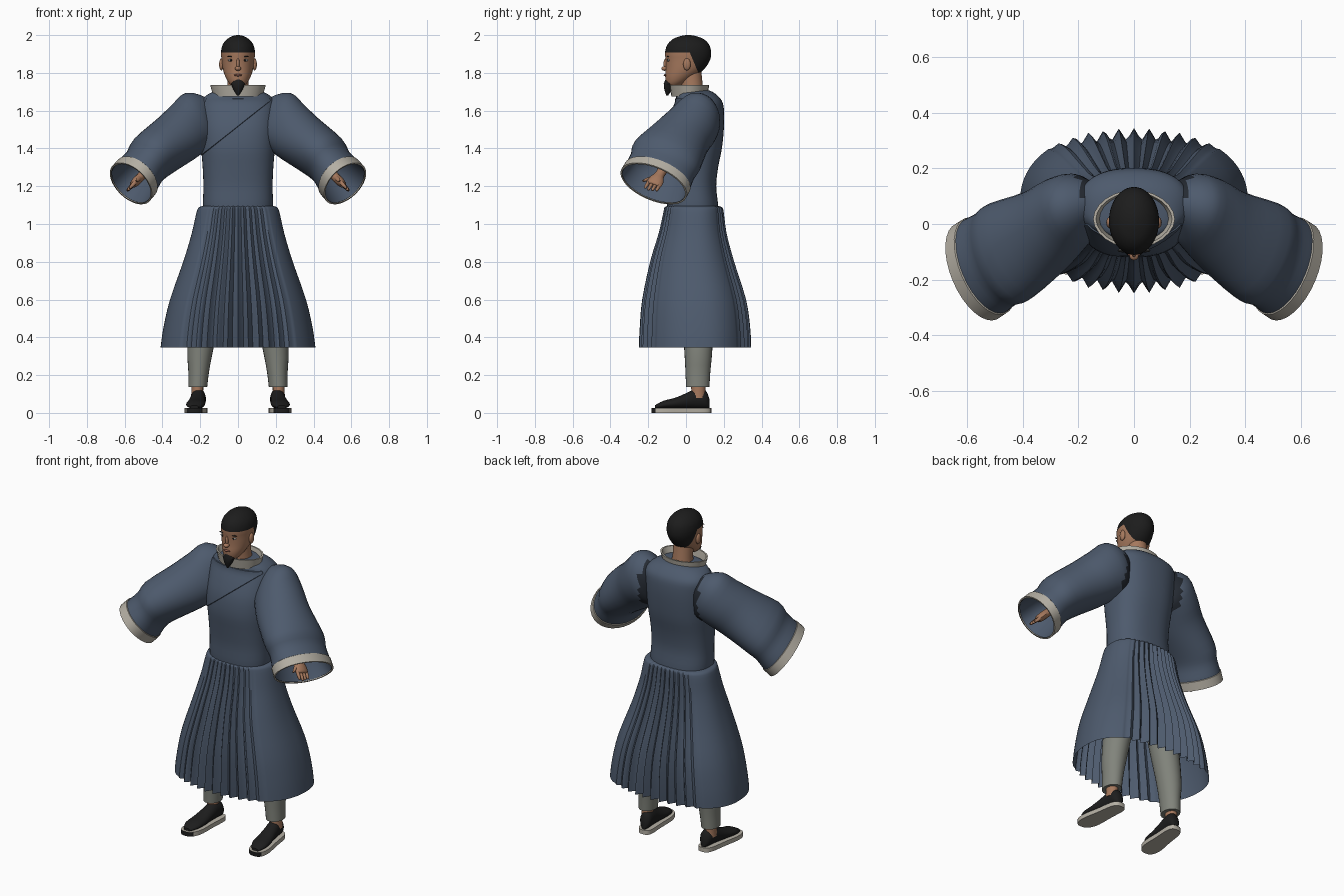
import bpy, bmesh, math
from mathutils import Vector

if "Cube" in bpy.data.objects:
    bpy.data.objects.remove(bpy.data.objects["Cube"])


def material(name, r, g, b):
    m = bpy.data.materials.new(name)
    m.use_nodes = True
    m.diffuse_color = (r, g, b, 1)
    m.node_tree.nodes["Principled BSDF"].inputs["Base Color"].default_value = (r, g, b, 1)
    return m


ROBE = material("slate blue cloth", .075, .103, .153)
DARK = material("shadow blue cloth", .018, .023, .032)
CREAM = material("cream trim", .46, .43, .37)
GREY = material("grey trousers", .22, .23, .20)
SKIN = material("skin", .38, .19, .11)
BLACK = material("black", .012, .012, .012)
LIP = material("lips", .25, .10, .07)
WHITE = material("eye white", .5, .5, .48)


def finish(name, bm, mats, angle=40):
    bmesh.ops.recalc_face_normals(bm, faces=bm.faces)
    me = bpy.data.meshes.new(name)
    bm.to_mesh(me)
    bm.free()
    for m in mats:
        me.materials.append(m)
    ob = bpy.data.objects.new(name, me)
    bpy.context.collection.objects.link(ob)
    bpy.ops.object.select_all(action="DESELECT")
    ob.select_set(True)
    bpy.context.view_layer.objects.active = ob
    bpy.ops.object.shade_smooth_by_angle(angle=math.radians(angle))
    return ob


def refine(rows, k=3):
    """Catmull-Rom interpolation of rows of section numbers."""
    out = []
    for i in range(len(rows) - 1):
        quad = [rows[max(i - 1, 0)], rows[i], rows[i + 1], rows[min(i + 2, len(rows) - 1)]]
        for j in range(k):
            t = j / k
            out.append([b + .5 * t * (c - a + t * (2*a - 5*b + 4*c - d + t * (3*(b - c) + d - a)))
                        for a, b, c, d in zip(*quad)])
    return out + [list(rows[-1])]


def loft_mesh(rings, start=True, end=True):
    bm = bmesh.new()
    loops = [[bm.verts.new(p) for p in ring] for ring in rings]
    n = len(loops[0])
    for a, b in zip(loops, loops[1:]):
        for i in range(n):
            bm.faces.new((a[i], a[(i + 1) % n], b[(i + 1) % n], b[i]))
    if start:
        bm.faces.new(loops[0])
    if end:
        bm.faces.new(loops[-1])
    return bm


def loft(name, rings, mat, start=True, end=True):
    return finish(name, loft_mesh(rings, start, end), [mat])


def oval(z, cy, rx, ry, cx=0, n=32, e=2):
    pts = []
    for i in range(n):
        c, s = math.cos(math.tau * i / n), math.sin(math.tau * i / n)
        pts.append(Vector((cx + rx * math.copysign(abs(c) ** (2 / e), c),
                           cy + ry * math.copysign(abs(s) ** (2 / e), s), z)))
    return pts


def disc(side, x, y, z, nx, ny, nz, a, b, n=32):
    """Tilted oval; long radius a runs mostly front to back."""
    nor = Vector((nx, ny, nz)).normalized()
    u = (Vector((0, -1, 0)) + nor * ny / Vector((nx, ny, nz)).length).normalized()
    v = nor.cross(u)
    ring = [Vector((x, y, z)) + u * a * math.cos(math.tau * i / n) + v * b * math.sin(math.tau * i / n)
            for i in range(n)]
    return [Vector((p.x * side, p.y, p.z)) for p in ring]


def ball(name, loc, size, mat):
    bm = bmesh.new()
    bmesh.ops.create_uvsphere(bm, u_segments=16, v_segments=10, radius=1)
    for v in bm.verts:
        v.co = Vector(loc) + Vector(a * b for a, b in zip(v.co, size))
    return finish(name, bm, [mat], 60)


# Robe body with a raised diagonal overlap on the chest
body = refine([(1.02, .04, .175, .13), (1.1, .035, .185, .135), (1.2, .03, .183, .13),
               (1.3, .03, .187, .14), (1.4, .035, .195, .155), (1.5, .045, .2, .155),
               (1.58, .06, .2, .142), (1.64, .07, .198, .125), (1.675, .06, .175, .112),
               (1.7, .045, .13, .095), (1.71, .04, .07, .07)])
bm = loft_mesh([oval(*r, n=48, e=2.4) for r in body])
slope = Vector((-.62, 0, .78))
bmesh.ops.bisect_plane(bm, geom=bm.verts[:] + bm.edges[:] + bm.faces[:],
                       plane_co=(-.17, 0, 1.38), plane_no=slope)
bm.normal_update()
lap = [f for f in bm.faces if f.calc_center_median().y < 0 and f.calc_center_median().z < 1.66
       and (f.calc_center_median() - Vector((-.17, 0, 1.38))).dot(slope) > 0]
bmesh.ops.recalc_face_normals(bm, faces=bm.faces)
bmesh.ops.inset_region(bm, faces=lap, thickness=.002, depth=.005)
finish("robe_body", bm, [ROBE], 35)

# Pleated skirt
skirt = []
for z, rx, front, back in refine([(1.097, .17, -.085, .15), (1.09, .205, -.112, .19),
                                  (1.06, .22, -.12, .2), (.95, .245, -.145, .215),
                                  (.8, .29, -.19, .255), (.6, .36, -.232, .318),
                                  (.45, .395, -.245, .34), (.345, .41, -.25, .345)]):
    depth = .013 + .032 * max(0, (1.09 - z) / .745) ** .7
    ring = oval(z, 0, rx, 1, n=240, e=2.25)
    for p in ring:
        x = p.x / rx
        weight = max(0, 1 - (abs(x) / .75) ** 4)
        fold = abs(2 * ((x * 7.5 + .5) % 1) - 1)
        mid = front + (back - front) * .55
        half = back - mid if p.y > 0 else mid - front
        p.y = mid + p.y * half - math.copysign(depth * weight * fold, p.y)
    skirt.append(ring)
loft("pleated_skirt", skirt, ROBE, False, False)

# Collar band and neck
loft("collar", [oval(z, .018, rx, ry, n=24, e=1.9) for z, rx, ry in
                ((1.675, .13, .095), (1.735, .147, .105), (1.735, .137, .096), (1.675, .115, .085))],
     CREAM, False, False)
loft("neck", [oval(*r) for r in ((1.68, .035, .062, .062), (1.74, .03, .056, .058), (1.82, .02, .056, .06))], SKIN)

# Head, with the cap coloured above the brow and behind the ears
head = refine([(1.723, -.07, .022, .025), (1.745, -.055, .047, .05), (1.78, -.03, .067, .08),
               (1.82, -.005, .08, .102), (1.87, .01, .087, .118), (1.91, .011, .09, .122),
               (1.95, .012, .081, .11), (1.98, .012, .056, .08), (1.995, .012, .028, .04),
               (2, .012, .008, .012)])
bm = loft_mesh([oval(*r, n=40) for r in head])
brow, nape = Vector((0, 0, 1.908)), Vector((0, .02, 1.908))
behind = Vector((0, .118, .05))
for co, no in ((brow, Vector((0, 0, 1))), (nape, behind)):
    bmesh.ops.bisect_plane(bm, geom=bm.verts[:] + bm.edges[:] + bm.faces[:], plane_co=co, plane_no=no)
for f in bm.faces:
    c = f.calc_center_median()
    f.material_index = int(c.z > brow.z or ((c - nape).dot(behind) > 0 and c.z > 1.775))
finish("head_and_cap", bm, [SKIN, BLACK], 60)

# Face
ball("nose_bridge", (0, -.107, 1.848), (.009, .012, .03), SKIN)
ball("nose_tip", (0, -.113, 1.823), (.017, .018, .012), SKIN)
ball("mouth", (0, -.11, 1.788), (.022, .008, .006), LIP)
loft("beard", [oval(*r, n=16) for r in ((1.768, -.088, .02, .02), (1.742, -.09, .037, .028),
                                        (1.712, -.094, .025, .021), (1.68, -.1, .004, .005))], BLACK)

ARM_DIR = (.64, -.41, -.66)
for side, label in ((1, "left"), (-1, "right")):
    ball(label + "_eye", (side * .038, -.092, 1.867), (.016, .008, .006), WHITE)
    ball(label + "_pupil", (side * .038, -.0975, 1.867), (.006, .004, .006), BLACK)
    ball(label + "_eyebrow", (side * .039, -.096, 1.886), (.02, .006, .003), BLACK)
    ball(label + "_ear", (side * .088, .005, 1.845), (.012, .02, .032), SKIN)

    # Wide sleeve, dark at its shoulder opening, with lining and cuff
    sleeve = refine([(.15, .08, 1.58, 1, -.1, -.2, .075, .09), (.2, .065, 1.56, .85, -.25, -.5, .12, .155),
                     (.26, .025, 1.51, .75, -.33, -.57, .145, .15), (.33, -.03, 1.45, .68, -.38, -.62, .16, .145),
                     (.45, -.1, 1.36, *ARM_DIR, .193, .135), (.495, -.125, 1.305, *ARM_DIR, .185, .122),
                     (.535, -.15, 1.25, *ARM_DIR, .188, .13), (.562, -.168, 1.218, *ARM_DIR, .187, .13)])
    bm = loft_mesh([disc(side, *r) for r in sleeve], True, False)
    for f in bm.faces:
        c = f.calc_center_median()
        f.material_index = int(abs(c.x) < .2 and c.y > .1)
    finish(label + "_sleeve", bm, [ROBE, DARK], 50)
    loft(label + "_sleeve_lining", [disc(side, *r) for r in (
        (.563, -.169, 1.217, *ARM_DIR, .184, .127), (.5, -.13, 1.29, *ARM_DIR, .16, .105),
        (.43, -.08, 1.36, *ARM_DIR, .06, .05))], ROBE, False)
    loft(label + "_cuff", [disc(side, *c, *ARM_DIR, a, b) for c, a, b in (
        ((.533, -.149, 1.252), .184, .126), ((.536, -.151, 1.249), .192, .135),
        ((.567, -.171, 1.214), .193, .136), ((.567, -.171, 1.214), .183, .126))], CREAM, False, False)

    # Hand
    axis = Vector(ARM_DIR).normalized()
    across = (Vector((0, -1, 0)) + axis * axis.y).normalized()
    palm = Vector((.53, -.155, 1.235))

    def limb(name, base, direction, rows):
        loft(name, [disc(side, *(base + direction * d), *ARM_DIR, a, b, n=12) for d, a, b in rows], SKIN)

    limb(label + "_forearm_and_palm", palm, axis,
         refine([(-.13, .032, .03), (-.04, .026, .023), (0, .04, .024), (.035, .043, .02), (.045, .036, .012)]))
    for i in range(4):
        limb(label + "_finger_%d" % (i + 1), palm + across * (.021 * i - .031) + axis * .03, axis,
             ((0, .01, .011), (.03, .009, .01), (.055 - .006 * abs(i - 2), .007, .007), (.06 - .006 * abs(i - 2), .003, .003)))
    limb(label + "_thumb", palm + across * .03, (axis + across * .8).normalized(),
         ((-.01, .012, .013), (.03, .01, .011), (.05, .006, .006)))

    # Trouser leg and ankle
    loft(label + "_trouser_leg", [oval(z, cy, rx, ry, side * cx, 24) for z, cy, rx, ry, cx in refine(
        [(.95, .05, .08, .09, .09), (.6, .06, .082, .088, .155), (.345, .065, .069, .075, .198),
         (.22, .063, .055, .066, .208), (.138, .062, .05, .062, .213)])], GREY)
    loft(label + "_ankle", [oval(z, .065, r, r + .006, side * .215, 16) for z, r in
                            ((.08, .034), (.12, .031), (.2, .034))], SKIN)

    # Shoe on a flat sole, toes turned slightly out
    def toe_out(y):
        return side * (.215 - .1 * y)

    shoe = refine([(.124, .014, .05), (.105, .034, .095), (.055, .038, .107), (0, .042, .082),
                   (-.06, .048, .057), (-.12, .047, .042), (-.165, .022, .018)])
    loft(label + "_shoe", [[Vector((toe_out(y) + rx * math.cos(t), y, .022 + h * (.5 + .5 * math.sin(t))))
                            for t in (math.tau * i / 20 for i in range(20))] for y, rx, h in shoe], BLACK)
    rings = [oval(z, -.024, .054, .158, n=40, e=3) for z in (0, .026)]
    for p in rings[0] + rings[1]:
        p.x = p.x * (1 - .12 * math.cos((p.y - .03) * 18)) + toe_out(p.y)
    bm = loft_mesh(rings)
    bm.normal_update()
    for f in bm.faces:
        f.material_index = int(abs(f.normal.z) < .5 and f.calc_center_median().y < -.165)
    finish(label + "_sole", bm, [CREAM, BLACK])
